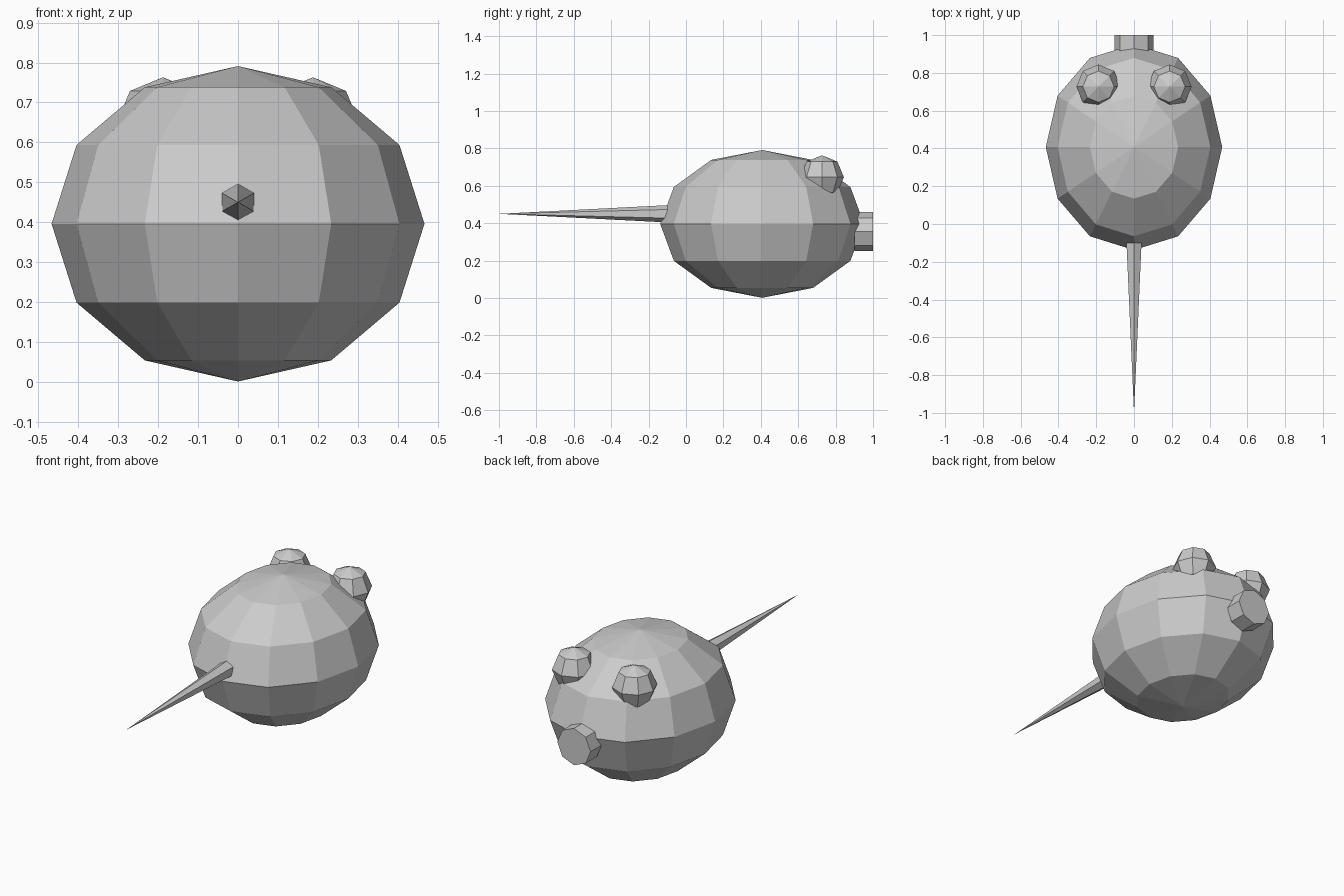
import bpy
from math import radians

if "Cube" in bpy.data.objects:
    bpy.data.objects.remove(bpy.data.objects["Cube"])


def finish(name, scale=(1, 1, 1)):
    obj = bpy.context.object
    obj.name = name
    obj.scale = scale
    bpy.ops.object.transform_apply(location=False, rotation=True, scale=True)
    return obj


def ball(name, segments, rings, location, scale):
    bpy.ops.mesh.primitive_uv_sphere_add(
        segments=segments, ring_count=rings, radius=1, location=location)
    return finish(name, scale)


# Faceted egg-shaped body
ball("body", 12, 6, (0, 0.407, 0.396), (0.467, 0.545, 0.395))

# Pair of small balls sunk into the top of the body
for side, label in ((-1, "left"), (1, "right")):
    ball(label + "_eye", 8, 4, (side * 0.188, 0.727, 0.646), (0.117,) * 3)

# Long thin spike pointing to the front
bpy.ops.mesh.primitive_cone_add(
    vertices=6, radius1=0.046, radius2=0, depth=0.9,
    location=(0, -0.55, 0.45), rotation=(radians(90), 0, 0))
finish("spike")

# Short eight-sided stub at the back
bpy.ops.mesh.primitive_cylinder_add(
    vertices=8, radius=0.104, depth=0.1,
    location=(0, 0.95, 0.355), rotation=(radians(90), 0, 0))
finish("stub")
